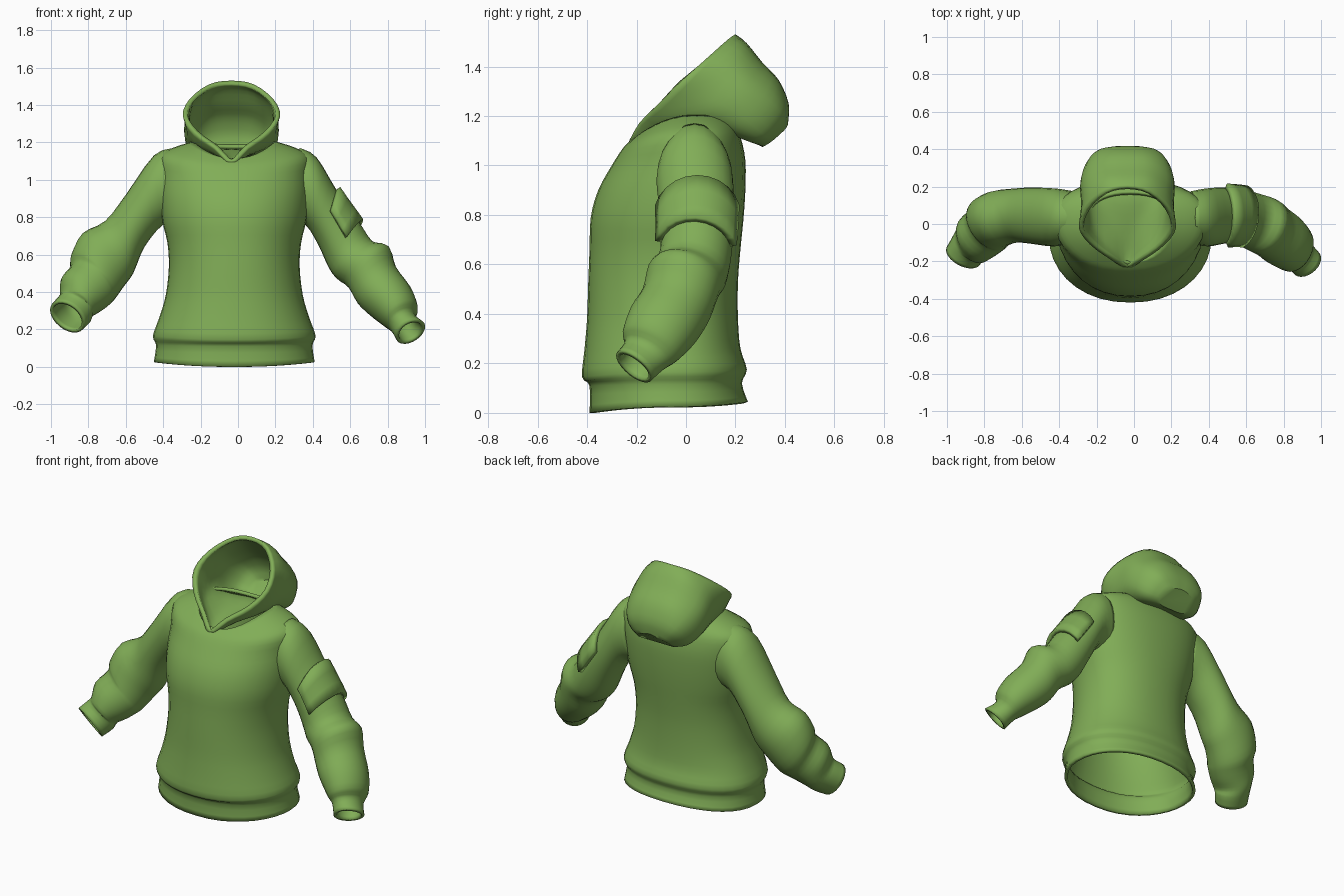
import bpy, bmesh, math
from mathutils import Vector

green = bpy.data.materials.new("green_cloth")
green.diffuse_color = (0.22, 0.42, 0.095, 1)


def spline(pts, steps, closed=False):
    """Smooth curve passing through all points."""
    n, out = len(pts), []
    for i in range(n if closed else n - 1):
        if closed:
            a, b, c, d = (pts[(i + k) % n] for k in (-1, 0, 1, 2))
        else:
            a, b, c, d = (pts[min(max(i + k, 0), n - 1)] for k in (-1, 0, 1, 2))
        for s in range(steps):
            t = s / steps
            out.append(b + (c - a) * (t / 2) + (a * 2 - b * 5 + c * 4 - d) * (t * t / 2)
                       + (b * 3 - a - c * 3 + d) * (t ** 3 / 2))
    if not closed:
        out.append(pts[-1].copy())
    return out


def densify(rings, steps):
    """Add smooth in-between rings."""
    columns = [spline(list(col), steps) for col in zip(*rings)]
    return [list(r) for r in zip(*columns)]


def loft(name, rings, thickness, closed=True, cap=False, offset=-1):
    """Skin a list of rings and give the cloth thickness."""
    bm = bmesh.new()
    rows = [[bm.verts.new(p) for p in r] for r in rings]
    n = len(rows[0])
    for a, b in zip(rows, rows[1:]):
        for i in range(n if closed else n - 1):
            j = (i + 1) % n
            bm.faces.new((a[i], a[j], b[j], b[i]))
    if cap:
        bm.faces.new(rows[-1])
    bmesh.ops.recalc_face_normals(bm, faces=bm.faces)
    mesh = bpy.data.meshes.new(name)
    bm.to_mesh(mesh)
    bm.free()
    mesh.materials.append(green)
    ob = bpy.data.objects.new(name, mesh)
    bpy.context.collection.objects.link(ob)
    mod = ob.modifiers.new("thickness", 'SOLIDIFY')
    mod.thickness, mod.offset = thickness, offset
    bpy.ops.object.select_all(action='DESELECT')
    ob.select_set(True)
    bpy.context.view_layer.objects.active = ob
    bpy.ops.object.shade_smooth_by_angle(angle=math.radians(40))
    return ob


# Torso: half width, front y, back y, widest y, then z at front, side and back
torso_rows = [
    (.430, -.390, .250, -.07, .000, .025, .045),
    (.418, -.390, .226, -.07, .110, .115, .120),
    (.435, -.420, .246, -.07, .145, .165, .175),
    (.402, -.410, .220, -.07, .260, .260, .260),
    (.367, -.400, .210, -.07, .380, .380, .380),
    (.350, -.395, .210, -.06, .530, .530, .530),
    (.357, -.390, .220, -.05, .660, .660, .660),
    (.385, -.385, .232, -.03, .790, .780, .780),
    (.400, -.355, .240, .00, .900, .900, .900),
    (.405, -.300, .240, .03, 1.00, 1.02, 1.02),
    (.405, -.255, .222, .03, 1.07, 1.12, 1.11),
    (.330, -.225, .200, .03, 1.10, 1.170, 1.16),
    (.220, -.205, .170, .03, 1.115, 1.205, 1.19)]
torso = []
for rx, yf, yb, yc, zf, zs, zb in torso_rows:
    ring = []
    for i in range(36):
        a = 2 * math.pi * i / 36
        c, s = math.cos(a), math.sin(a)
        y, z = (yb, zb) if s > 0 else (yf, zf)
        # the back is a little squarer than the front
        side = abs(s) ** (0.85 if s > 0 else 1.0)
        ring.append(Vector((-.02 + rx * math.copysign(abs(c) ** .92, c),
                            yc + (y - yc) * side, zs + (z - zs) * s * s)))
    torso.append(ring)
loft("torso", densify(torso, 3), .02)

# Sleeves: upper edge x, z, lower edge x, z, centre y, depth radius
right_rows = [
    (.33, 1.17, .28, .78, .035, .14), (.42, 1.12, .36, .76, .035, .155),
    (.53, .94, .43, .65, .045, .15), (.65, .77, .485, .53, .04, .145),
    (.72, .67, .53, .47, .02, .15), (.805, .645, .59, .425, -.01, .155),
    (.84, .54, .64, .34, -.04, .15), (.92, .43, .69, .29, -.09, .15),
    (.955, .34, .78, .22, -.14, .13), (.945, .28, .82, .19, -.165, .10),
    (.995, .235, .85, .14, -.21, .09)]
left_rows = [
    (.34, 1.17, .30, .78, .035, .14), (.45, 1.13, .40, .76, .035, .155),
    (.60, .92, .50, .64, .045, .15), (.71, .78, .56, .50, .045, .145),
    (.83, .715, .61, .43, .03, .15), (.885, .61, .66, .36, 0, .15),
    (.885, .55, .69, .33, -.03, .14), (.94, .48, .73, .30, -.07, .135),
    (.945, .40, .78, .27, -.10, .125), (.965, .37, .79, .24, -.12, .105),
    (.995, .335, .83, .20, -.17, .095)]
SIDES, STEPS = 24, 3


def sleeve_rings(rows, sign):
    mids = [Vector((sign * (r[0] + r[2]) / 2, r[4], (r[1] + r[3]) / 2)) for r in rows]
    rings = []
    for k, (tx, tz, bx, bz, y, ry) in enumerate(rows):
        half = Vector((sign * (tx - bx) / 2, 0, (tz - bz) / 2))
        along = mids[min(k + 1, len(rows) - 1)] - mids[max(k - 1, 0)]
        side = along.cross(half).normalized() * ry
        rings.append([mids[k] + half * math.cos(a) + side * math.sin(a)
                      for a in (2 * math.pi * i / SIDES for i in range(SIDES))])
    return densify(rings, STEPS)


right = sleeve_rings(right_rows, 1)
loft("right_sleeve", right, .018)
loft("left_sleeve", sleeve_rings(left_rows, -1), .018)

# Raised patch wrapping the outside of the right upper sleeve
patch = []
for ring in right[2 * STEPS:3 * STEPS + 1]:
    mid = sum(ring, Vector()) / SIDES
    patch.append([mid + (ring[i] - mid) * 1.09 for i in range(-5, 6)])
loft("sleeve_patch", patch, .03, closed=False, offset=0)

# Hood: half loops from the bottom to the top, from the rim to the back
hood_rows = [
    [(0, -.235, 1.085), (.09, -.19, 1.17), (.20, -.11, 1.25), (.26, -.02, 1.34),
     (.225, .08, 1.43), (.12, .17, 1.51), (0, .20, 1.53)],
    [(0, -.18, 1.08), (.10, -.13, 1.14), (.20, -.03, 1.19), (.245, .07, 1.28),
     (.23, .16, 1.40), (.13, .23, 1.48), (0, .245, 1.495)],
    [(0, .0, 1.12), (.10, .03, 1.13), (.20, .09, 1.17), (.25, .18, 1.23),
     (.235, .25, 1.33), (.13, .30, 1.40), (0, .31, 1.415)],
    [(0, .14, 1.14), (.10, .15, 1.13), (.19, .19, 1.13), (.235, .26, 1.17),
     (.21, .34, 1.26), (.12, .37, 1.33), (0, .375, 1.345)],
    [(0, .24, 1.11), (.10, .25, 1.10), (.16, .27, 1.095), (.19, .32, 1.12),
     (.165, .39, 1.20), (.09, .412, 1.24), (0, .415, 1.25)],
    [(0, .31, 1.075), (.05, .31, 1.075), (.10, .32, 1.08), (.12, .35, 1.10),
     (.10, .395, 1.14), (.05, .41, 1.16), (0, .412, 1.17)]]
hood = []
for half in hood_rows:
    loop = half + [(-x, y, z) for x, y, z in half[-2:0:-1]]
    hood.append(spline([Vector((x - .035, y, z)) for x, y, z in loop], 3, closed=True))
loft("hood", densify(hood, 3), .025, cap=True)
